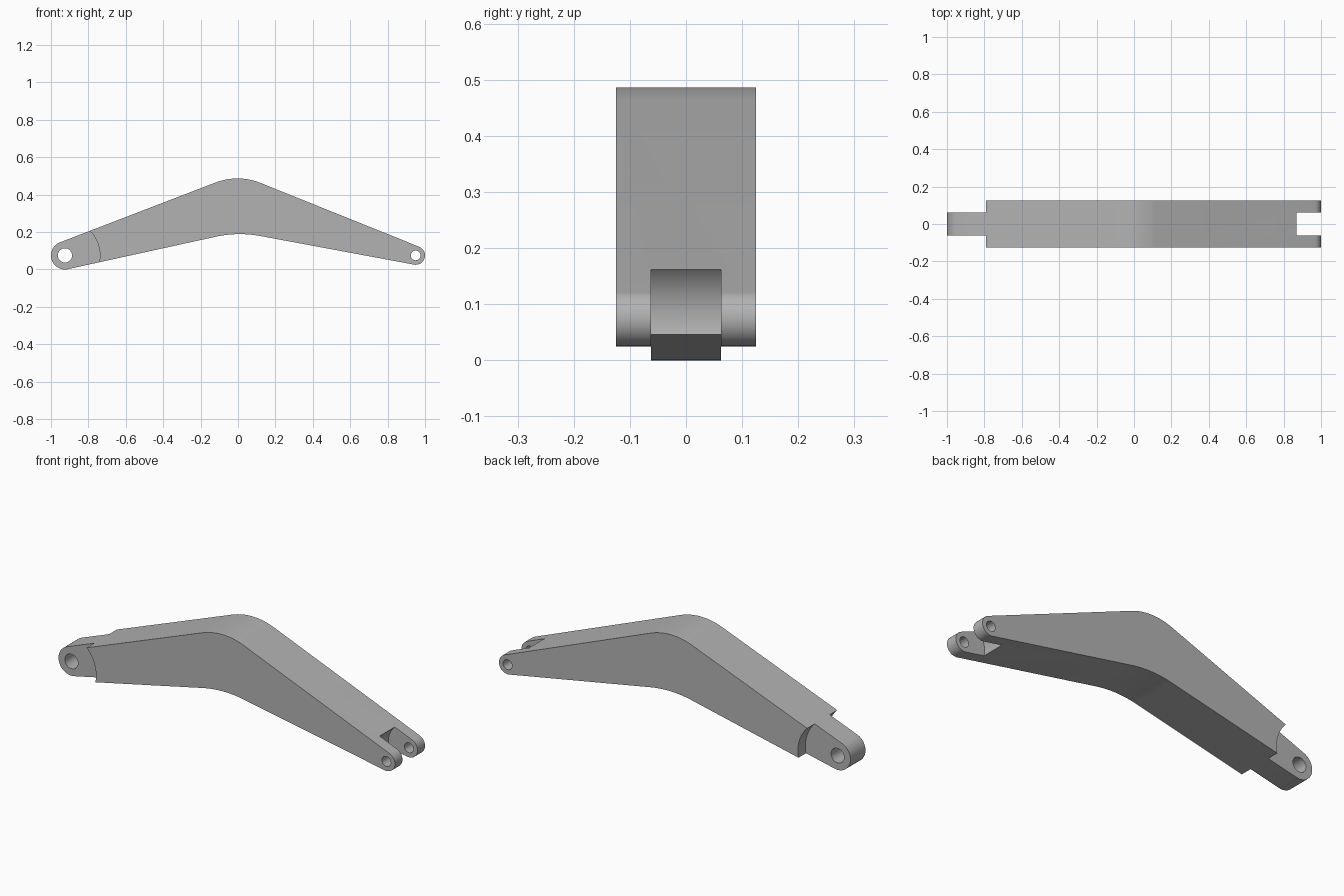
import bpy
import bmesh
from math import acos, atan2, cos, pi, sin, tan
from mathutils import Vector

default = bpy.data.objects.get("Cube")
if default:
    bpy.data.objects.remove(default, do_unlink=True)

LARGE_PIN, LARGE_R, LARGE_HOLE = Vector((-0.925, 0.075)), 0.075, 0.038
SMALL_PIN, SMALL_R, SMALL_HOLE = Vector((0.95, 0.075)), 0.05, 0.026
TOP_APEX, TOP_BEND = Vector((0, 0.511)), 0.328
LOW_APEX, LOW_BEND = Vector((0, 0.201)), 0.6
HALF_WIDTH, HALF_TONGUE = 0.125, 0.0625

grey = bpy.data.materials.new("steel grey")
grey.use_nodes = True
colour = (0.45, 0.45, 0.45, 1)
grey.diffuse_color = colour
grey.node_tree.nodes["Principled BSDF"].inputs["Base Color"].default_value = colour


def arc(centre, radius, start, end, steps):
    angles = [start + (end - start) * i / steps for i in range(steps + 1)]
    return [centre + radius * Vector((cos(a), sin(a))) for a in angles]


def tangent_angle(centre, radius, apex, side):
    """Angle on the circle where a line from the apex touches it."""
    d = apex - centre
    return atan2(d.y, d.x) + side * acos(radius / d.length)


def extrude(name, points, y0, y1):
    """Solid made from an outline in the xz plane."""
    bm = bmesh.new()
    face = bm.faces.new([bm.verts.new((p.x, y0, p.y)) for p in points])
    result = bmesh.ops.extrude_face_region(bm, geom=[face])
    moved = [v for v in result["geom"] if isinstance(v, bmesh.types.BMVert)]
    bmesh.ops.translate(bm, verts=moved, vec=(0, y1 - y0, 0))
    bmesh.ops.recalc_face_normals(bm, faces=bm.faces)
    mesh = bpy.data.meshes.new(name)
    bm.to_mesh(mesh)
    bm.free()
    mesh.materials.append(grey)
    obj = bpy.data.objects.new(name, mesh)
    bpy.context.collection.objects.link(obj)
    return obj


def cut_disc(body, centre, radius, y0, y1, steps=96):
    """Remove a cylinder running along y."""
    cutter = extrude("cutter", arc(centre, radius, 0, 2 * pi, steps)[:-1], y0, y1)
    cutter.hide_render = True
    mod = body.modifiers.new("cut", "BOOLEAN")
    mod.operation, mod.solver, mod.object = "DIFFERENCE", "EXACT", cutter
    bpy.context.view_layer.objects.active = body
    bpy.ops.object.modifier_apply(modifier=mod.name)
    bpy.data.objects.remove(cutter, do_unlink=True)


# Bent arm outline: round ends joined by tangent lines with filleted bends
top_l = tangent_angle(LARGE_PIN, LARGE_R, TOP_APEX, 1)
top_r = tangent_angle(SMALL_PIN, SMALL_R, TOP_APEX, -1)
low_l = tangent_angle(LARGE_PIN, LARGE_R, LOW_APEX, -1)
low_r = tangent_angle(SMALL_PIN, SMALL_R, LOW_APEX, 1)


def bend(apex, radius, start, end, steps):
    """Fillet between the lines whose outward normals are start and end."""
    middle, half = (start + end) / 2, abs(start - end) / 2
    centre = apex - radius / cos(half) * Vector((cos(middle), sin(middle)))
    return arc(centre, radius, start, end, steps)


outline = arc(LARGE_PIN, LARGE_R, top_l, low_l + 2 * pi, 32)
outline += bend(LOW_APEX, LOW_BEND, low_l + pi, (low_r + pi) % (2 * pi), 16)
outline += arc(SMALL_PIN, SMALL_R, low_r % (2 * pi) - 2 * pi, top_r, 32)
outline += bend(TOP_APEX, TOP_BEND, top_r, top_l, 16)
arm = extrude("bent_arm", outline, -HALF_WIDTH, HALF_WIDTH)

# Narrow tongue at the large end
for side in (-1, 1):
    cut_disc(arm, LARGE_PIN, 0.187, side * HALF_TONGUE, side * 0.2)

# Fork slot at the small end
cut_disc(arm, SMALL_PIN, 0.12, -HALF_TONGUE, HALF_TONGUE)

# Pin holes
cut_disc(arm, LARGE_PIN, LARGE_HOLE, -0.2, 0.2, 48)
cut_disc(arm, SMALL_PIN, SMALL_HOLE, -0.2, 0.2, 48)

bpy.ops.object.select_all(action="DESELECT")
arm.select_set(True)
bpy.context.view_layer.objects.active = arm
bpy.ops.object.shade_smooth_by_angle(angle=pi / 6)
